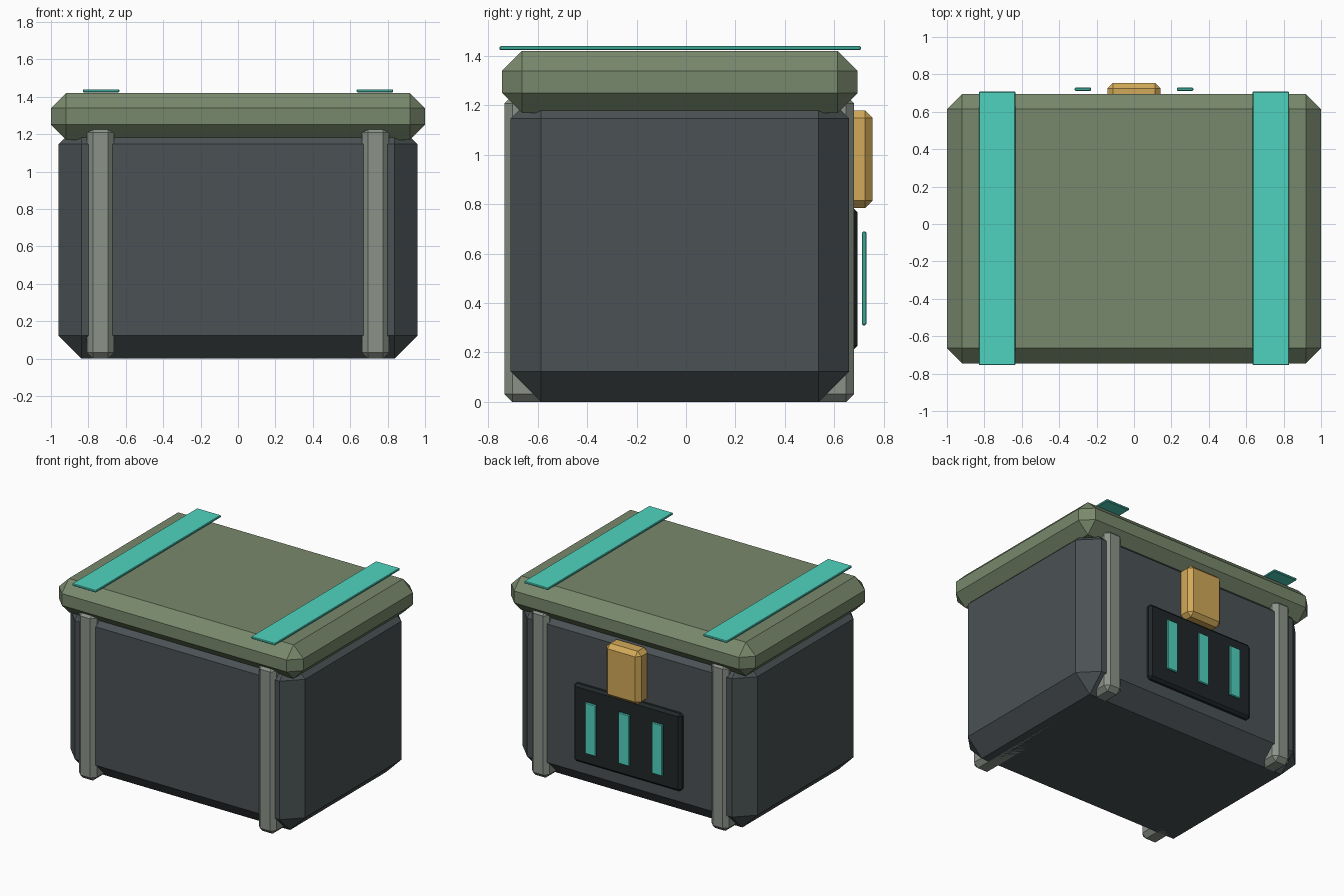
import bpy, bmesh

if "Cube" in bpy.data.objects:
    bpy.data.objects.remove(bpy.data.objects["Cube"])


def material(name, rgb):
    m = bpy.data.materials.new(name)
    m.diffuse_color = (*rgb, 1.0)
    m.use_nodes = True
    m.node_tree.nodes["Principled BSDF"].inputs["Base Color"].default_value = m.diffuse_color
    return m


slate = material("slate", (0.07, 0.085, 0.09))
green = material("olive green", (0.19, 0.25, 0.15))
grey = material("strut grey", (0.26, 0.29, 0.25))
teal = material("teal", (0.08, 0.65, 0.52))
gold = material("brass", (0.65, 0.40, 0.10))
black = material("panel black", (0.015, 0.02, 0.022))


def box(name, lo, hi, bevel, mat):
    """Flat-faced box between two corners, every edge chamfered once."""
    bm = bmesh.new()
    bmesh.ops.create_cube(bm, size=1.0)
    for v in bm.verts:
        v.co = [lo[i] + (v.co[i] + 0.5) * (hi[i] - lo[i]) for i in range(3)]
    bmesh.ops.bevel(bm, geom=bm.edges[:], offset=bevel, offset_type='OFFSET',
                    segments=1, profile=0.5, affect='EDGES')
    me = bpy.data.meshes.new(name)
    bm.to_mesh(me)
    bm.free()
    me.materials.append(mat)
    ob = bpy.data.objects.new(name, me)
    bpy.context.collection.objects.link(ob)
    return ob


# Crate body and overhanging lid
box("body", (-0.96, -0.71, 0.0), (0.96, 0.66, 1.27), 0.123, slate)
box("lid", (-1.0, -0.745, 1.17), (1.0, 0.695, 1.42), 0.081, green)

# Frame ribs wrapping the body, and straps across the lid
for side, s in (("left", -1), ("right", 1)):
    box(f"rib_{side}", (s * 0.735 - 0.072, -0.735, 0.0),
        (s * 0.735 + 0.072, 0.68, 1.24), 0.032, grey)
    box(f"strap_{side}", (s * 0.732 - 0.098, -0.755, 1.424),
        (s * 0.732 + 0.098, 0.708, 1.44), 0.004, teal)

# Latch and indicator panel on the back
box("latch", (-0.142, 0.62, 0.785), (0.142, 0.755, 1.18), 0.03, gold)
box("panel", (-0.44, 0.635, 0.21), (0.44, 0.695, 0.785), 0.018, black)

# Three light bars in front of the panel
for i in range(3):
    x = (i - 1) * 0.273
    box(f"light_bar_{i + 1}", (x - 0.044, 0.712, 0.31),
        (x + 0.044, 0.73, 0.69), 0.005, teal)
